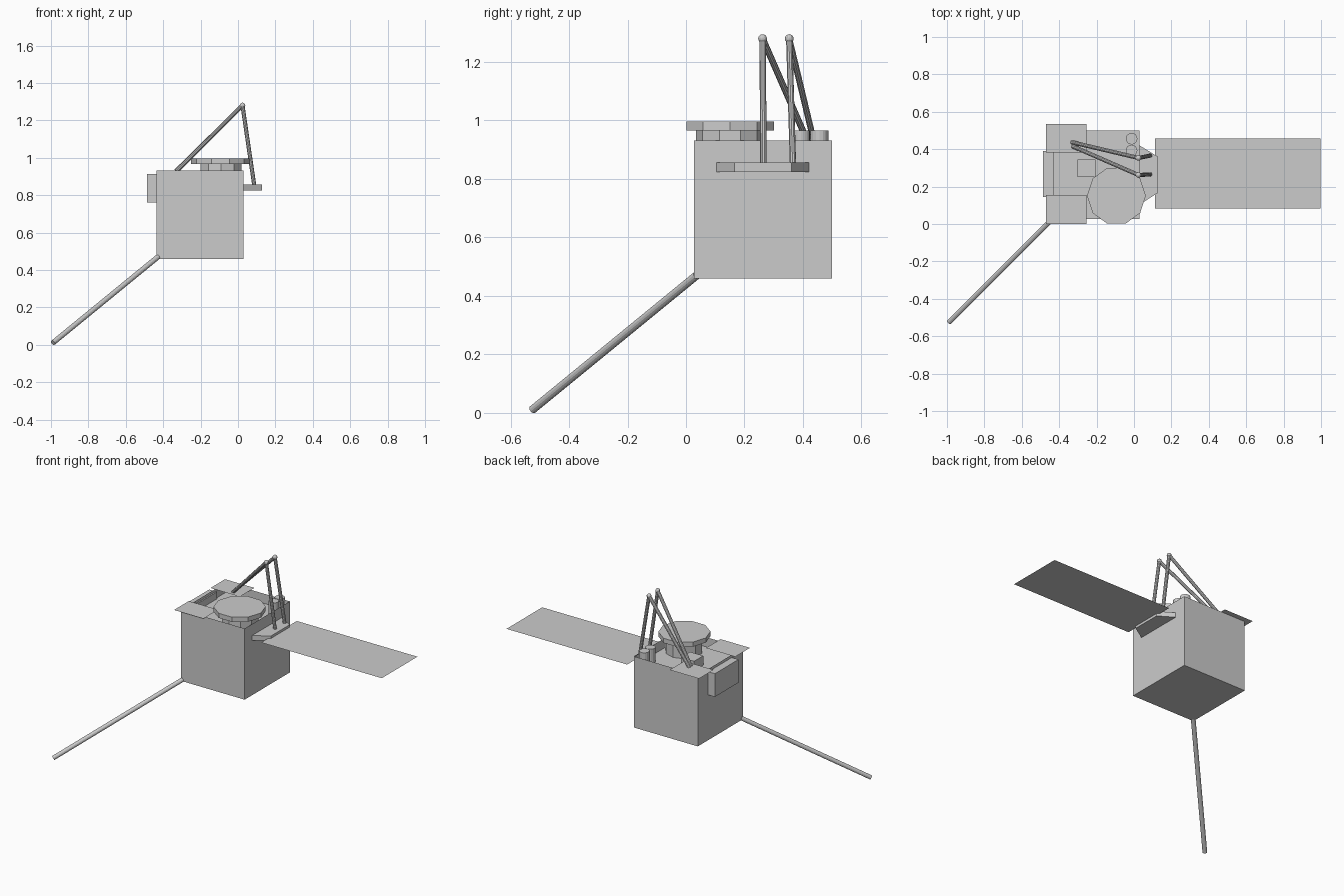
import bpy, bmesh, math
from mathutils import Vector

if "Cube" in bpy.data.objects:
    bpy.data.objects.remove(bpy.data.objects["Cube"])


def mesh_object(name, verts, faces):
    me = bpy.data.meshes.new(name)
    me.from_pydata(verts, [], faces)
    me.update()
    ob = bpy.data.objects.new(name, me)
    bpy.context.collection.objects.link(ob)
    return ob


def box(name, x, y, z, open_top=False):
    verts = [(a, b, c) for c in z for a, b in
             ((x[0], y[0]), (x[1], y[0]), (x[1], y[1]), (x[0], y[1]))]
    faces = [(3, 2, 1, 0)] + [(i, (i + 1) % 4, (i + 1) % 4 + 4, i + 4) for i in range(4)]
    if not open_top:
        faces.append((4, 5, 6, 7))
    return mesh_object(name, verts, faces)


def sheet(name, x, y, z):
    return mesh_object(name, [(x[0], y[0], z), (x[1], y[0], z), (x[1], y[1], z), (x[0], y[1], z)],
                       [(0, 1, 2, 3)])


def prism(name, outline, z0, z1):
    n = len(outline)
    verts = [(x, y, z) for z in (z0, z1) for x, y in outline]
    faces = [tuple(reversed(range(n))), tuple(range(n, 2 * n))]
    faces += [(i, (i + 1) % n, (i + 1) % n + n, i + n) for i in range(n)]
    return mesh_object(name, verts, faces)


def drum(name, cx, cy, r, z0, z1, sides, turn=0.0):
    ring = [(cx + r * math.cos(turn + math.tau * i / sides),
             cy + r * math.sin(turn + math.tau * i / sides)) for i in range(sides)]
    return prism(name, ring, z0, z1)


def rod(name, a, b, r, sides=10):
    a, b = Vector(a), Vector(b)
    ob = drum(name, 0, 0, r, 0, (b - a).length, sides)
    ob.location = a
    ob.rotation_mode = 'QUATERNION'
    ob.rotation_quaternion = (b - a).to_track_quat('Z', 'Y')
    return ob


# Open-topped body with a sunken equipment deck
box("body_shell", (-0.437, 0.03), (0.027, 0.5), (0.46, 0.932), open_top=True)
sheet("equipment_deck", (-0.437, 0.03), (0.027, 0.5), 0.868)

# Thin corner flaps and the pack on the left wall
for label, y in (("front", (0.0, 0.155)), ("back", (0.382, 0.535))):
    sheet(label + "_corner_flap", (-0.47, -0.254), y, 0.932)
box("side_pack", (-0.486, -0.428), (0.144, 0.391), (0.76, 0.914))

# Equipment on the deck: faceted antenna disc, small box, two canisters
drum("antenna_base", -0.09, 0.15, 0.115, 0.868, 0.968, 10, math.pi / 2)
drum("antenna_disc", -0.094, 0.151, 0.157, 0.966, 0.997, 10)
box("deck_box", (-0.302, -0.205), (0.25, 0.346), (0.868, 0.93))
for i, y in enumerate((0.393, 0.456)):
    drum("canister_%d" % (i + 1), -0.013, y, 0.031, 0.868, 0.965, 16)

# Tapered bracket on the right wall and the thin solar panel
prism("panel_bracket", [(0.03, 0.104), (0.127, 0.166), (0.127, 0.36), (0.03, 0.42)], 0.824, 0.856)
sheet("solar_panel", (0.112, 0.998), (0.083, 0.457), 0.84)

# Two jointed arms: upright rod, ball joint, sloping rod down to the back flap
for i, (foot, top, rear) in enumerate((
        ((0.088, 0.265, 0.845), (0.024, 0.262, 1.28), (-0.327, 0.415, 0.93)),
        ((0.088, 0.366, 0.845), (0.024, 0.353, 1.28), (-0.332, 0.437, 0.93)))):
    rod("arm_upright_%d" % (i + 1), foot, top, 0.011)
    rod("arm_slope_%d" % (i + 1), top, rear, 0.011)
    joint = mesh_object("arm_joint_%d" % (i + 1), [], [])
    bm = bmesh.new()
    bmesh.ops.create_uvsphere(bm, u_segments=12, v_segments=8, radius=0.015)
    bm.to_mesh(joint.data)
    bm.free()
    joint.location = top

# Long boom from the lower front-left corner
rod("boom", (-0.428, 0.036, 0.47), (-0.989, -0.525, 0.011), 0.014, 12)
